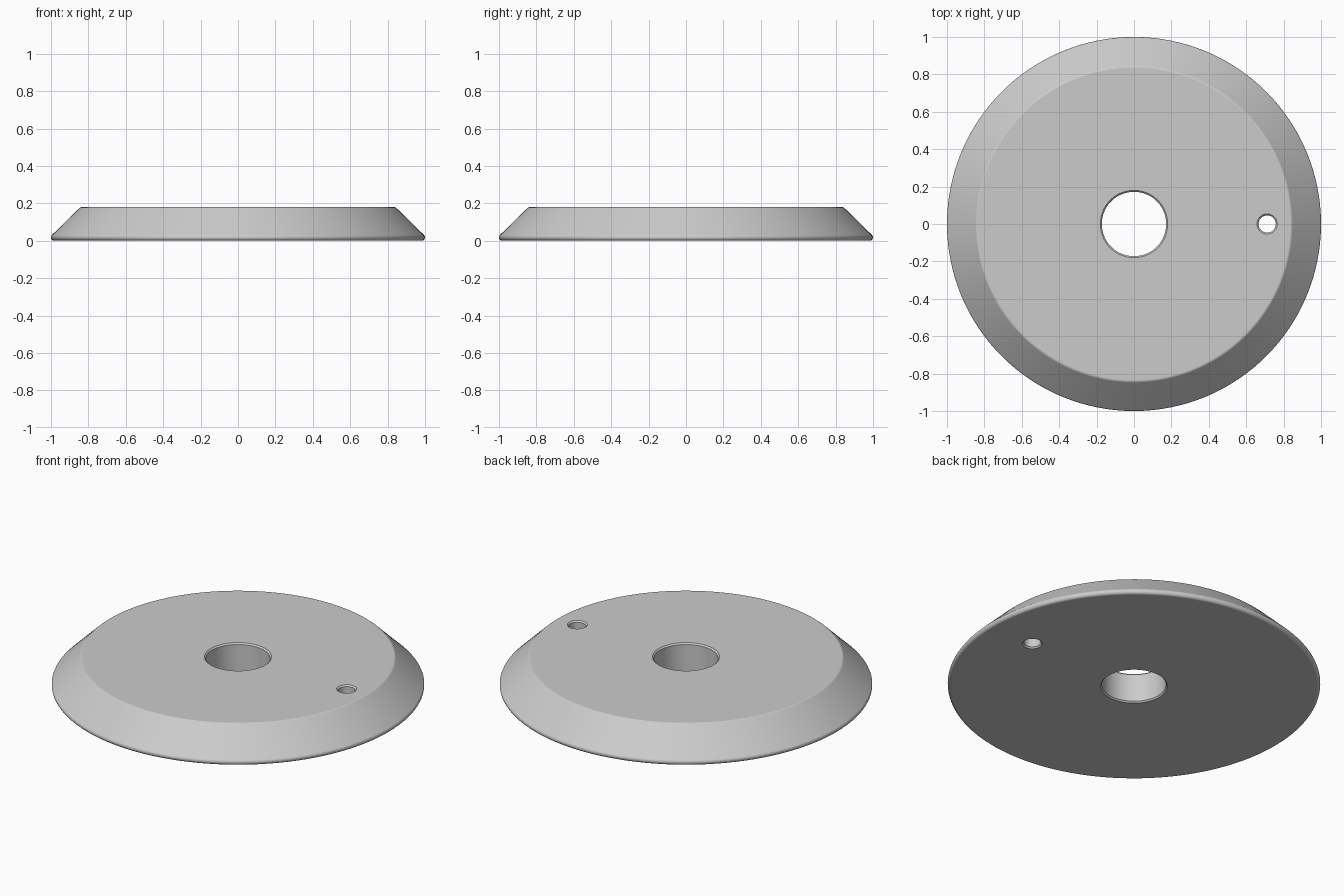
import bpy
import bmesh
import math
from mathutils import Vector

cube = bpy.data.objects.get("Cube")
if cube:
    bpy.data.objects.remove(cube, do_unlink=True)

HEIGHT = 0.18


def lathe(name, profile, steps, x=0.0):
    """Revolve a closed (radius, z) profile around a vertical axis at x."""
    bm = bmesh.new()
    verts = [bm.verts.new((r, 0, z)) for r, z in profile]
    edges = [bm.edges.new((a, b)) for a, b in zip(verts, verts[1:])]
    if profile[0][0] > 0:
        edges.append(bm.edges.new((verts[-1], verts[0])))
    bmesh.ops.spin(bm, geom=verts + edges, cent=(0, 0, 0), axis=(0, 0, 1),
                   angle=math.tau, steps=steps, use_merge=False)
    bmesh.ops.remove_doubles(bm, verts=bm.verts, dist=1e-5)
    bmesh.ops.recalc_face_normals(bm, faces=bm.faces)
    mesh = bpy.data.meshes.new(name)
    bm.to_mesh(mesh)
    bm.free()
    obj = bpy.data.objects.new(name, mesh)
    obj.location.x = x
    bpy.context.collection.objects.link(obj)
    return obj


def rounded(center, radius, start, end, count=4):
    """Profile points along an arc, angles in degrees."""
    angles = [math.radians(start + (end - start) * i / count) for i in range(count + 1)]
    return [(center[0] + radius * math.cos(a), center[1] + radius * math.sin(a)) for a in angles]


# Bevelled disc with a chamfered centre bore
rim = rounded((0.982, 0.018), 0.018, -90, 45, 8)
shoulder = rounded((0.834, HEIGHT - 0.02), 0.02, 45, 90)
disc = lathe("bevelled_disc",
             [(0.18, 0)] + rim + shoulder
             + [(0.18, HEIGHT), (0.172, HEIGHT - 0.008), (0.172, 0.008)], 128)

# Small off-centre through hole, chamfered at both ends
r, lip, over = 0.046, 0.008, 0.02
cutter = lathe("pin_hole_cutter",
               [(0, -over), (r + lip + over, -over), (r, lip), (r, HEIGHT - lip),
                (r + lip + over, HEIGHT + over), (0, HEIGHT + over)], 48, x=0.712)
cutter.hide_render = True

# One grey material for the whole part
grey = bpy.data.materials.new("plain_grey")
grey.use_nodes = True
color = (0.6, 0.6, 0.6, 1)
grey.diffuse_color = color
grey.node_tree.nodes["Principled BSDF"].inputs["Base Color"].default_value = color
for obj in (disc, cutter):
    obj.data.materials.append(grey)

# Cut the hole, then discard the cutter
cut = disc.modifiers.new("pin_hole", 'BOOLEAN')
cut.object = cutter
cut.solver = 'EXACT'
bpy.ops.object.select_all(action='DESELECT')
disc.select_set(True)
bpy.context.view_layer.objects.active = disc
bpy.ops.object.modifier_apply(modifier=cut.name)
bpy.data.objects.remove(cutter, do_unlink=True)

# Smooth curved walls, clean flat faces
bpy.ops.object.shade_smooth_by_angle(angle=math.radians(30))
weighted = disc.modifiers.new("flat_face_normals", 'WEIGHTED_NORMAL')
weighted.keep_sharp = True
